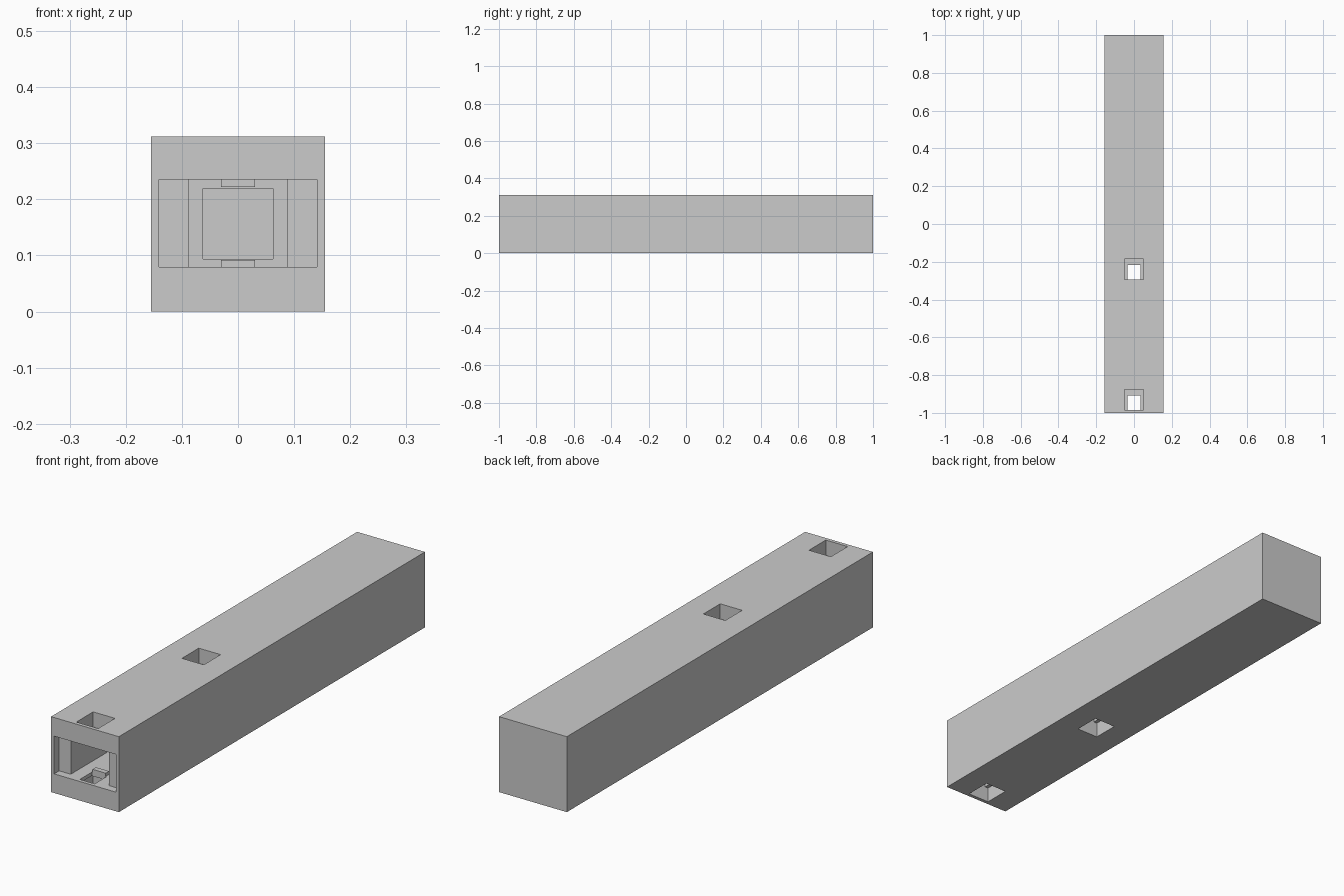
import bpy

if "Cube" in bpy.data.objects:
    bpy.data.objects.remove(bpy.data.objects["Cube"])

MID_Z = 0.157  # height of the channel's centre line


def box(name, x, y, z):
    """Axis-aligned box from (min, max) ranges."""
    bpy.ops.mesh.primitive_cube_add(size=1)
    ob = bpy.context.object
    ob.name = name
    ob.location = [(a + b) / 2 for a, b in (x, y, z)]
    ob.scale = [b - a for a, b in (x, y, z)]
    bpy.ops.object.transform_apply(location=True, rotation=False, scale=True)
    return ob


def cut(target, x, y, z):
    cutter = box("cutter", x, y, z)
    cutter.hide_render = True
    mod = target.modifiers.new("cut", 'BOOLEAN')
    mod.operation = 'DIFFERENCE'
    mod.solver = 'EXACT'
    mod.object = cutter
    bpy.context.view_layer.objects.active = target
    bpy.ops.object.modifier_apply(modifier=mod.name)
    bpy.data.objects.remove(cutter, do_unlink=True)


# Long square housing
housing = box("housing", (-0.155, 0.155), (-1, 1), (0, 0.312))

# Stepped channel from the front: wide mouth, main channel, narrow bore
cut(housing, (-0.141, 0.141), (-1.05, -0.967), (0.079, 0.235))
cut(housing, (-0.088, 0.088), (-1.02, -0.185), (0.079, 0.235))
cut(housing, (-0.062, 0.062), (-0.25, 0.9), (0.094, 0.219))

# Two stepped vertical ports, pockets on top and bottom
for i, y in enumerate((-0.985, -0.295)):
    back = y + 0.11
    cut(housing, (-0.05, 0.05), (y, back), (0.25, 0.4))
    cut(housing, (-0.05, 0.05), (y, back), (-0.1, 0.064))
    cut(housing, (-0.034, 0.034), (y, y + 0.078), (-0.1, 0.4))
    # Small catches behind each port inside the channel
    for side, z in (("lower", (0.078, 0.092)), ("upper", (0.222, 0.236))):
        box(f"{side}_catch_{i + 1}", (-0.03, 0.03), (y + 0.078, y + 0.1), z)
